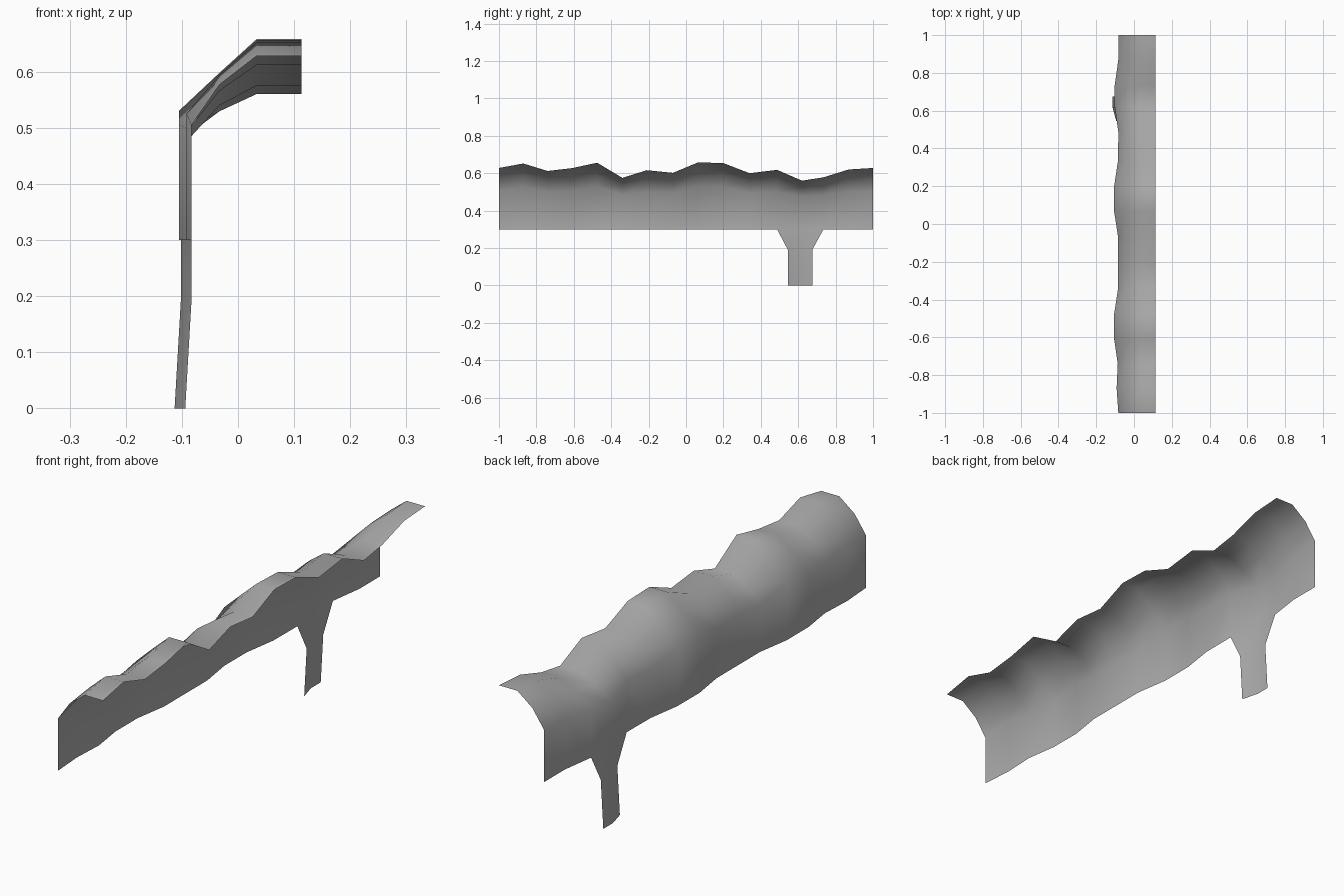
import bpy
import bmesh

cube = bpy.data.objects.get("Cube")
if cube:
    bpy.data.objects.remove(cube, do_unlink=True)

mat = bpy.data.materials.new("plain_grey")
mat.use_nodes = True
grey = (0.42, 0.42, 0.42, 1)
mat.diffuse_color = grey
mat.node_tree.nodes["Principled BSDF"].inputs["Base Color"].default_value = grey

# Stations along the sheet: y, wall x, crest height
stations = [
    (-1, -.083, .628), (-.87, -.092, .652), (-.74, -.086, .612), (-.61, -.105, .627),
    (-.475, -.105, .656), (-.34, -.084, .575), (-.21, -.084, .616), (-.07, -.084, .602),
    (.065, -.105, .658), (.2, -.105, .654), (.34, -.084, .6), (.487, -.083, .618),
    (.62, -.102, .56), (.735, -.102, .578), (.87, -.083, .62), (1, -.083, .628),
]
BASE = .3


def section(y, x, crest):
    """Cross-section from the wall foot up and over to the overhang edge."""
    rise = crest - .628
    shoulder = .505 + rise * (.85 if rise > 0 else .4)
    haunch = .577 + rise * .7
    return [(x, y, BASE), (x, y, shoulder), (-.033, y, haunch),
            (.033, y, crest), (.113, y, crest)]


bm = bmesh.new()


def bridge(a, b):
    for i in range(len(a) - 1):
        bm.faces.new((a[i], b[i], b[i + 1], a[i + 1]))


# Wall and curved overhang
rows = [[bm.verts.new(p) for p in section(*s)] for s in stations]
for a, b in zip(rows, rows[1:]):
    bridge(a, b)

# Leg hanging from the wall foot, flared at its top
upper = [rows[i][0] for i in (11, 12, 13)]
for z, shift in ((.19, 0), (0, -.011)):
    lower = [bm.verts.new((v.co.x + shift, y, z))
             for v, y in zip(upper, (.545, .615, .675))]
    bridge(lower, upper)
    upper = lower

bmesh.ops.recalc_face_normals(bm, faces=bm.faces)
bm.normal_update()
# Outer side faces up
if sum(f.normal.z * f.calc_area() for f in bm.faces) < 0:
    bmesh.ops.reverse_faces(bm, faces=bm.faces)
for f in bm.faces:
    f.smooth = True

mesh = bpy.data.meshes.new("curved_wall_with_leg")
bm.to_mesh(mesh)
bm.free()
mesh.materials.append(mat)
obj = bpy.data.objects.new("curved_wall_with_leg", mesh)
bpy.context.collection.objects.link(obj)
